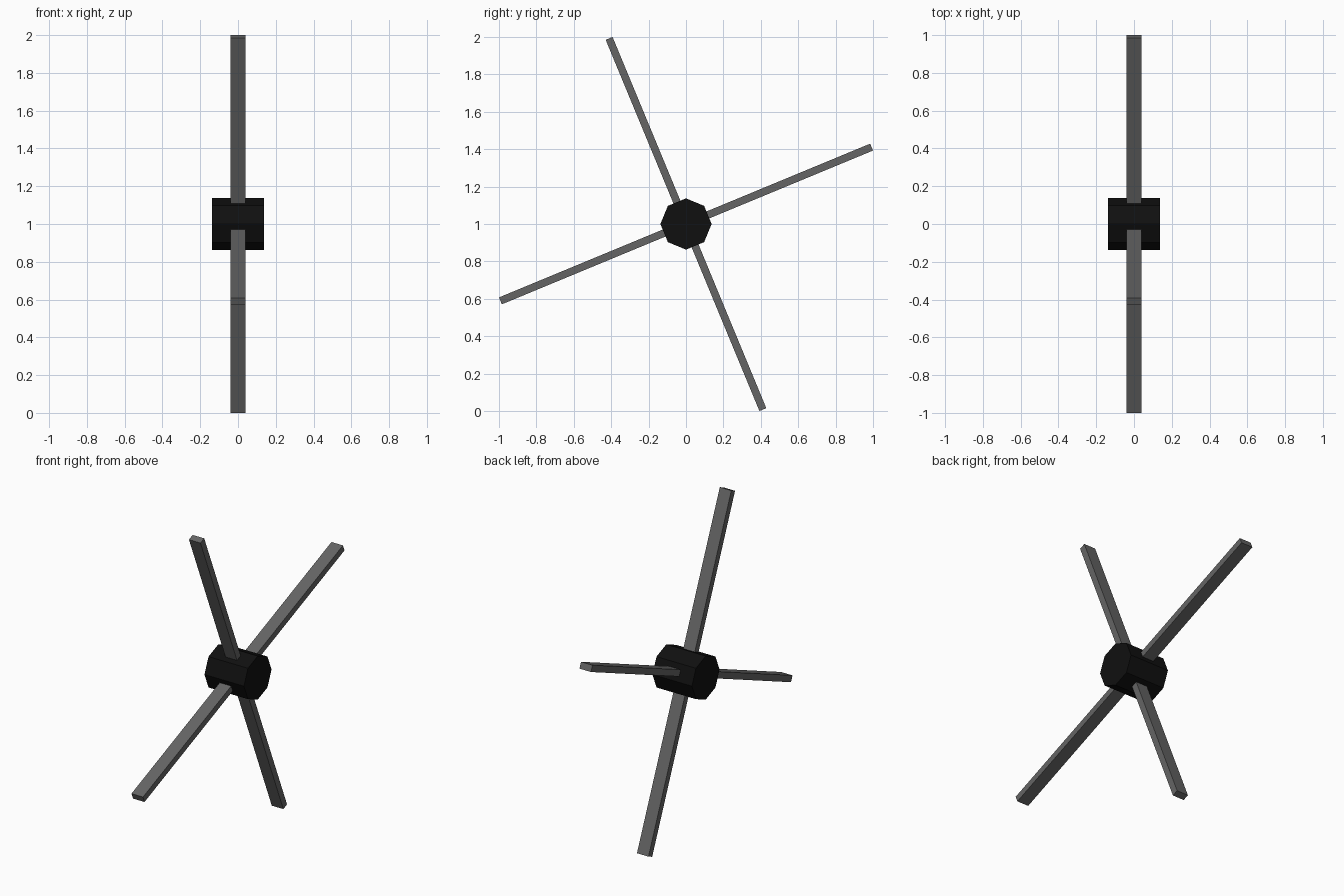
import bpy, math
from mathutils import Matrix

if "Cube" in bpy.data.objects:
    bpy.data.objects.remove(bpy.data.objects["Cube"])

def material(name, v):
    m = bpy.data.materials.new(name)
    m.diffuse_color = (v, v, v, 1)
    m.use_nodes = True
    m.node_tree.nodes["Principled BSDF"].inputs["Base Color"].default_value = m.diffuse_color
    return m

black = material("black hub", 0.005)
grey = material("dark grey blades", 0.13)

CENTRE = (0, 0, 1)
TILT = math.radians(22.5)

# Octagonal hub, axis along x, corners on the y and z axes
bpy.ops.mesh.primitive_cylinder_add(vertices=8, radius=0.137, depth=0.274)
hub = bpy.context.object
hub.name = "hub"
hub.data.transform(Matrix.Rotation(math.pi / 2, 4, 'Y'))
hub.location = CENTRE
hub.data.materials.append(black)

# Two straight bars crossing in the hub form the four blades
for i in range(2):
    bpy.ops.mesh.primitive_cube_add(size=1)
    bar = bpy.context.object
    bar.name = f"blade_bar_{i + 1}"
    bar.data.transform(Matrix.Rotation(TILT + i * math.pi / 2, 4, 'X')
                       @ Matrix.Diagonal((0.08, 2.148, 0.04, 1)))
    bar.location = CENTRE
    bar.data.materials.append(grey)
